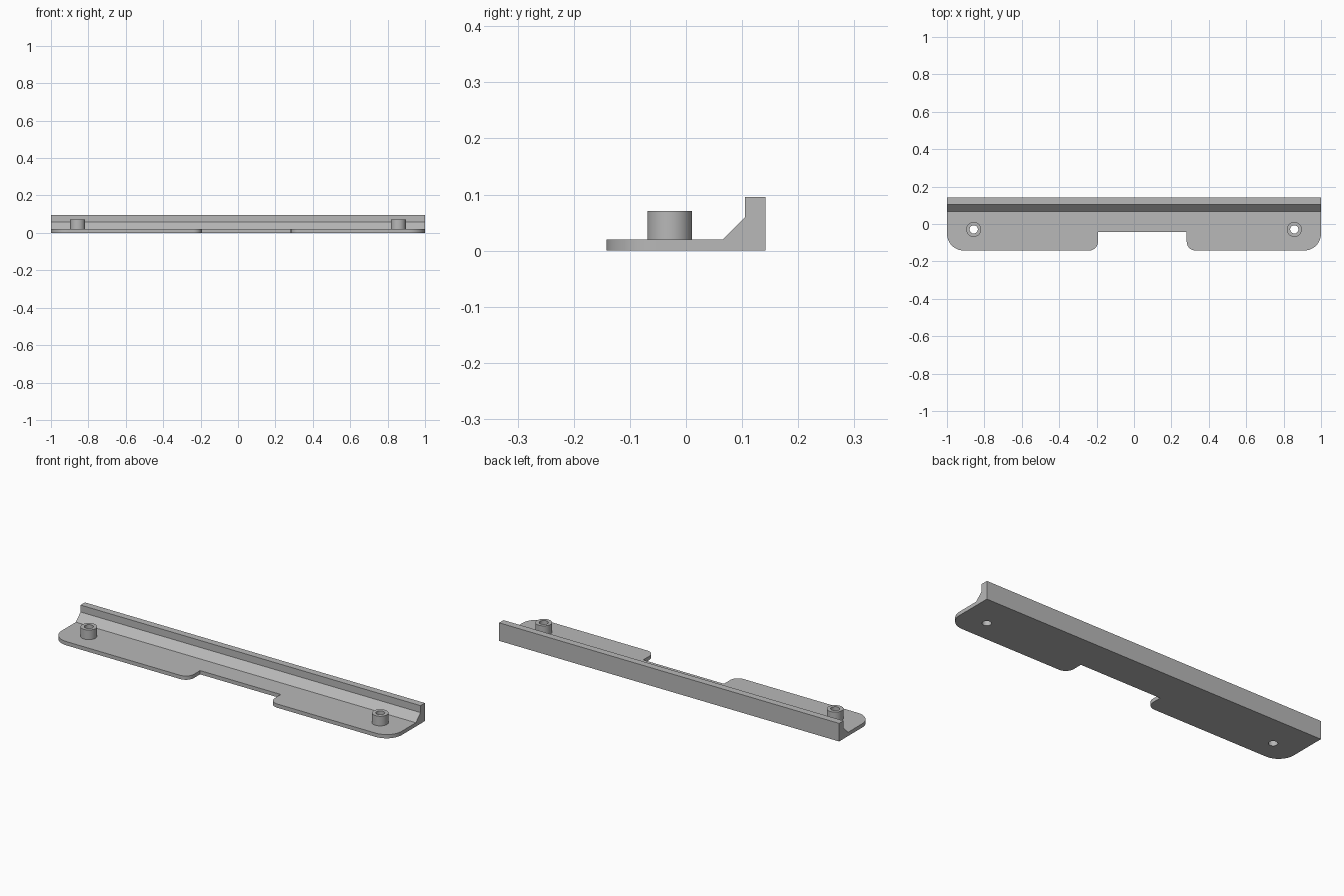
import bpy, bmesh
from math import cos, sin, pi, radians
from mathutils import Matrix, Vector

old = bpy.data.objects.get("Cube")
if old:
    bpy.data.objects.remove(old, do_unlink=True)

grey = bpy.data.materials.new("mid_grey")
grey.use_nodes = True
grey.diffuse_color = (0.48, 0.48, 0.48, 1)
grey.node_tree.nodes["Principled BSDF"].inputs["Base Color"].default_value = grey.diffuse_color

BACK, FRONT = 0.142, -0.142
RAIL_FOOT = 0.066
PLATE = 0.02
BOSS_X, BOSS_Y = 0.857, -0.029
BOSS_R, HOLE_R = 0.04, 0.022


def arc(cx, cy, r, start, end, steps):
    """Points on an arc, angles in degrees."""
    angles = [radians(start + (end - start) * i / steps) for i in range(steps + 1)]
    return [(cx + r * cos(a), cy + r * sin(a)) for a in angles]


def circle(cx, cy, r, steps=48):
    return arc(cx, cy, r, 0, 360, steps)[:-1]


def prism(name, loops, depth, matrix=Matrix()):
    """Fill an outline with optional holes and extrude it along local z."""
    bm = bmesh.new()
    edges = []
    for loop in loops:
        verts = [bm.verts.new((x, y, 0)) for x, y in loop]
        edges += [bm.edges.new((v, verts[i - 1])) for i, v in enumerate(verts)]
    bmesh.ops.triangle_fill(bm, use_beauty=True, use_dissolve=False, edges=edges)
    out = bmesh.ops.extrude_face_region(bm, geom=bm.faces[:], use_keep_orig=True)
    top = [g for g in out["geom"] if isinstance(g, bmesh.types.BMVert)]
    bmesh.ops.translate(bm, verts=top, vec=Vector((0, 0, depth)))
    bm.transform(matrix)
    bmesh.ops.recalc_face_normals(bm, faces=bm.faces[:])
    mesh = bpy.data.meshes.new(name)
    bm.to_mesh(mesh)
    bm.free()
    mesh.materials.append(grey)
    obj = bpy.data.objects.new(name, mesh)
    bpy.context.collection.objects.link(obj)
    bpy.ops.object.select_all(action="DESELECT")
    obj.select_set(True)
    bpy.context.view_layer.objects.active = obj
    bpy.ops.object.shade_smooth_by_angle(angle=radians(30))
    return obj


# Base plate with rounded tabs, an off-centre notch and screw holes
big, small = 0.09, 0.047
notch_left, notch_right, notch_y = 0.282, -0.193, -0.043
outline = [(1, RAIL_FOOT), (-1, RAIL_FOOT)]
outline += arc(-1 + big, FRONT + big, big, 180, 270, 12)
outline += arc(notch_right - small, FRONT + small, small, 270, 360, 10)
outline += [(notch_right, notch_y), (notch_left, notch_y)]
outline += arc(notch_left + small, FRONT + small, small, 180, 270, 10)
outline += arc(1 - big, FRONT + big, big, 270, 360, 12)
holes = [circle(s * BOSS_X, BOSS_Y, HOLE_R) for s in (-1, 1)]
prism("base_plate", [outline] + holes, PLATE)

# Back rail: upright lip with a sloped foot, swept along x
profile = [(RAIL_FOOT, 0), (BACK, 0), (BACK, 0.096), (0.105, 0.096),
           (0.105, 0.059), (RAIL_FOOT, PLATE)]
along_x = Matrix(((0, 0, 1, -1), (1, 0, 0, 0), (0, 1, 0, 0), (0, 0, 0, 1)))
prism("back_rail", [profile], 2, along_x)

# Hollow screw bosses
for side, s in (("left", 1), ("right", -1)):
    rings = [circle(0, 0, r) for r in (BOSS_R, HOLE_R)]
    prism(side + "_boss", rings, 0.051, Matrix.Translation((s * BOSS_X, BOSS_Y, PLATE)))
